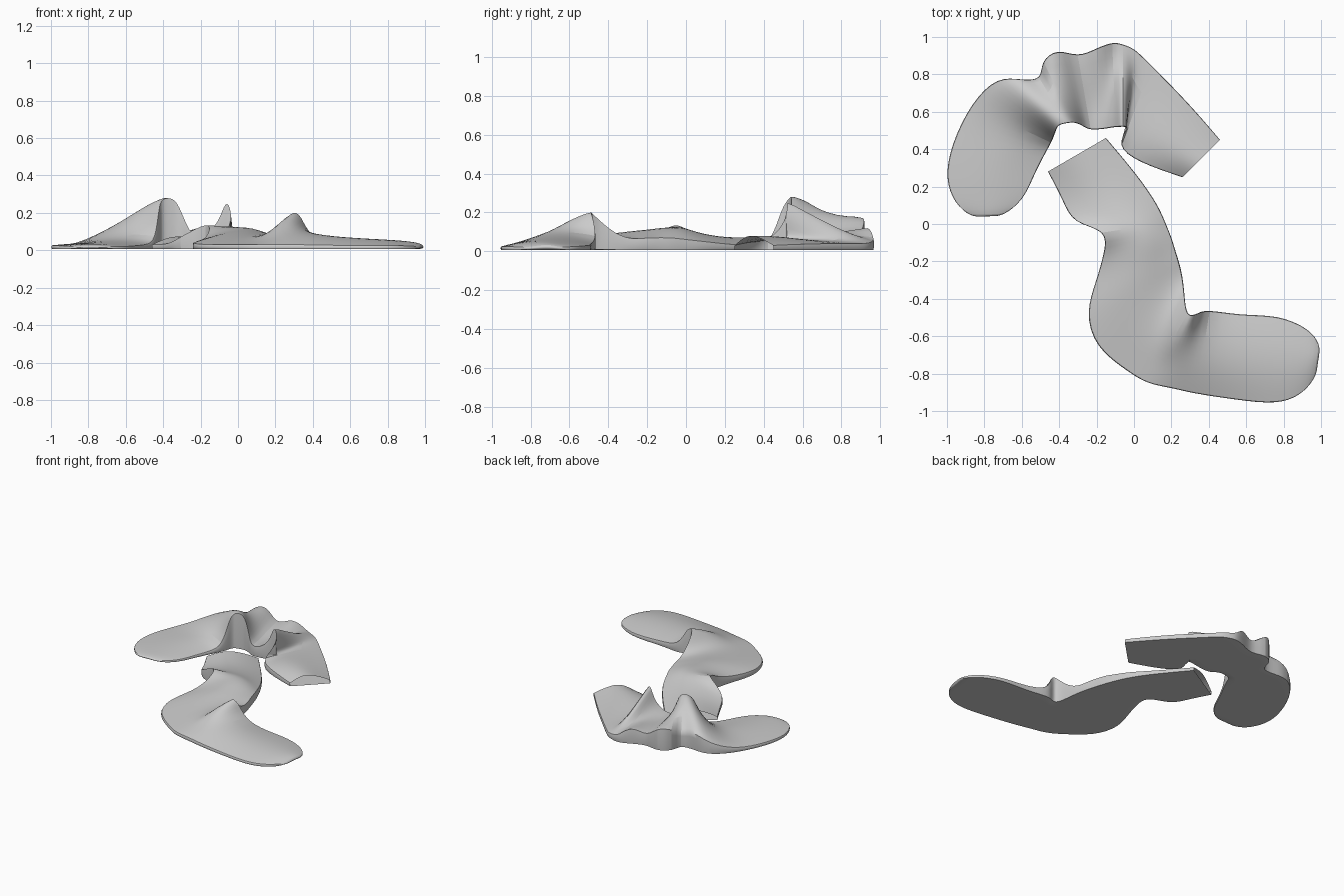
import bpy, bmesh
from mathutils import Vector


def sock(name, stations, lift):
    """Loft a flattened fabric tube from toe to open cuff.
    Station: outer x, y, inner x, y, then four heights from outer to inner edge."""
    bm = bmesh.new()
    crease = bm.edges.layers.float.new("crease_edge")
    rings = []
    for i, (px, py, qx, qy, *h) in enumerate(stations):
        p, q = Vector((px, py, 0)), Vector((qx, qy, 0))
        pts = [p.lerp(q, k / 3) + Vector((0, 0, z)) for k, z in enumerate(h)]
        pts += [p.lerp(q, k / 3) + Vector((0, 0, 0.006 + lift.get(i, 0))) for k in (3, 2, 1, 0)]
        rings.append([bm.verts.new(v) for v in pts])
    n = len(rings[0])
    for a, b in zip(rings, rings[1:]):
        for k in range(n):
            bm.faces.new((a[k], a[(k + 1) % n], b[(k + 1) % n], b[k]))
        # keep the flattened side edges crisp
        for k in (0, 3, 4, 7):
            bm.edges.get((a[k], b[k]))[crease] = 0.6
    # toe cap
    for k in range(3):
        bm.faces.new((rings[0][k], rings[0][7 - k], rings[0][6 - k], rings[0][k + 1]))
    bmesh.ops.recalc_face_normals(bm, faces=bm.faces)
    if sum(f.normal.z * f.calc_area() for f in bm.faces if f.calc_center_median().z > 0.03) < 0:
        bmesh.ops.reverse_faces(bm, faces=bm.faces)
    me = bpy.data.meshes.new(name)
    bm.to_mesh(me)
    bm.free()
    ob = bpy.data.objects.new(name, me)
    bpy.context.collection.objects.link(ob)
    sub = ob.modifiers.new("soft_fabric", 'SUBSURF')
    sub.levels = sub.render_levels = 2
    bpy.context.view_layer.objects.active = ob
    ob.select_set(True)
    bpy.ops.object.shade_smooth_by_angle(angle=0.9)
    ob.select_set(False)
    return ob


# Sock with a bunched, pleated ankle
sock("pleated_sock", [
    (-.87, .035, -.70, .04, .02, .03, .03, .02),
    (-.96, .11, -.59, .13, .025, .035, .035, .02),
    (-1.01, .24, -.54, .25, .025, .04, .04, .025),
    (-.98, .42, -.485, .36, .03, .04, .05, .03),
    (-.87, .65, -.44, .44, .03, .05, .07, .05),
    (-.73, .79, -.42, .49, .10, .16, .21, .23),
    (-.60, .77, -.41, .53, .15, .21, .26, .28),
    (-.49, .77, -.36, .54, .10, .20, .27, .29),
    (-.50, .87, -.32, .545, .17, .20, .22, .26),
    (-.41, .94, -.28, .53, .19, .17, .15, .15),
    (-.30, .89, -.24, .50, .07, .08, .07, .07),
    (-.20, .94, -.15, .51, .15, .11, .08, .10),
    (-.11, .975, -.095, .52, .06, .07, .10, .17),
    (-.06, .96, -.06, .52, .05, .12, .22, .30),
    (0, .94, -.02, .52, .04, .06, .08, .16),
    (.07, .87, -.10, .42, .04, .05, .05, .05),
    (.28, .66, .02, .33, .04, .07, .09, .05),
    (.46, .45, .26, .25, .03, .07, .09, .03),
], {})

# Sock with a curved leg folded at the cuff
sock("curved_sock", [
    (.975, -.82, 1.0, -.65, .02, .03, .04, .02),
    (.89, -.92, .94, -.56, .025, .05, .05, .025),
    (.76, -.965, .77, -.485, .025, .06, .06, .03),
    (.55, -.94, .57, -.49, .025, .07, .07, .04),
    (.31, -.905, .38, -.455, .03, .09, .10, .06),
    (.20, -.875, .34, -.48, .03, .09, .16, .20),
    (.07, -.855, .28, -.50, .03, .05, .16, .22),
    (-.03, -.79, .27, -.38, .03, .06, .08, .10),
    (-.21, -.66, .26, -.28, .03, .07, .09, .06),
    (-.26, -.47, .24, -.20, .04, .09, .11, .07),
    (-.20, -.30, .22, -.14, .05, .10, .12, .07),
    (-.16, -.16, .20, -.07, .08, .12, .13, .07),
    (-.14, -.03, .17, .0, .17, .13, .12, .06),
    (-.33, .0, .13, .10, .06, .10, .10, .05),
    (-.38, .13, .02, .26, .03, .07, .07, .03),
    (-.46, .28, -.15, .46, .03, .08, .07, .03),
], {})
